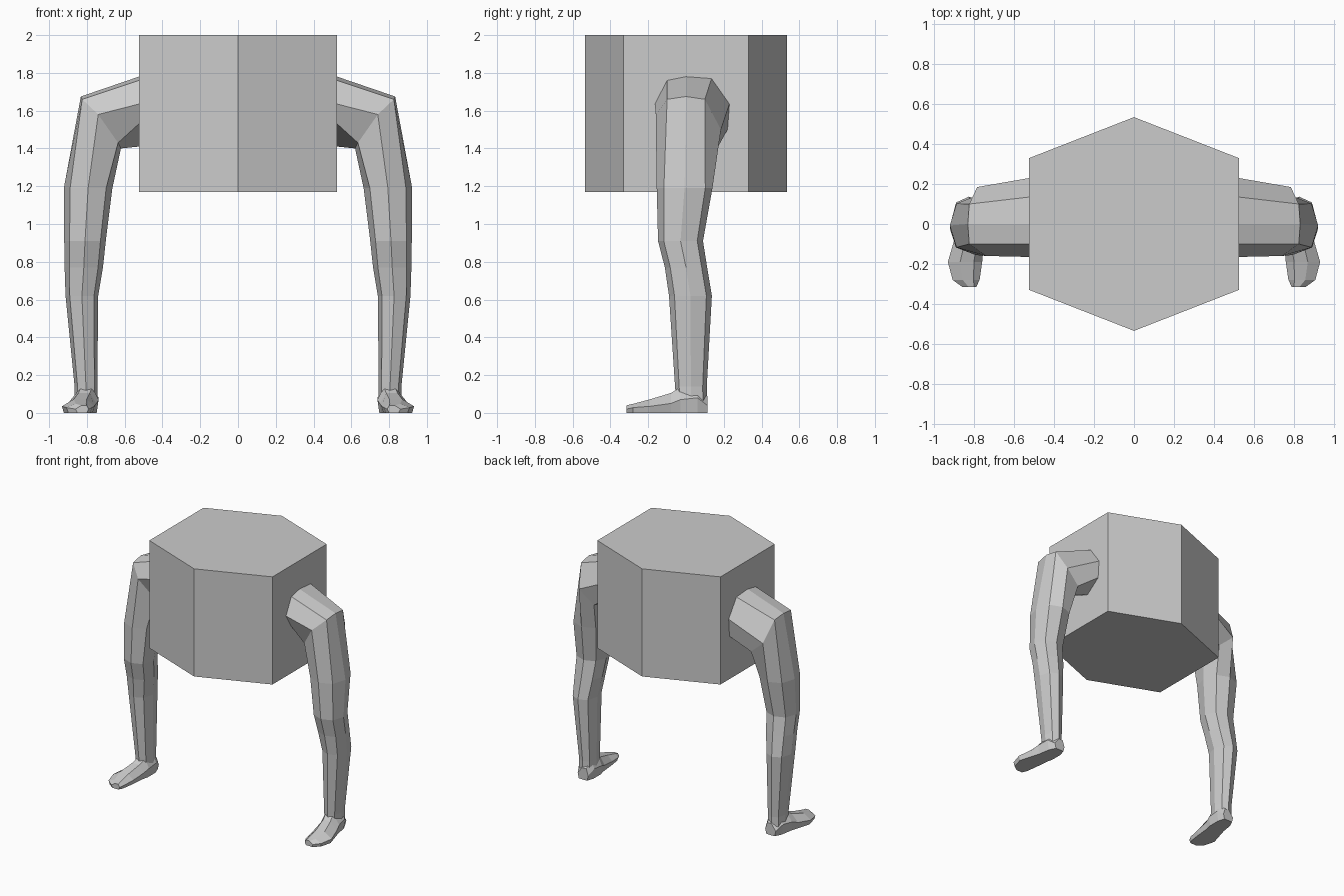
import bpy, bmesh
from math import cos, sin, pi, copysign

if "Cube" in bpy.data.objects:
    bpy.data.objects.remove(bpy.data.objects["Cube"])


def add_object(name, bm, mirror=False):
    bmesh.ops.recalc_face_normals(bm, faces=bm.faces)
    mesh = bpy.data.meshes.new(name)
    bm.to_mesh(mesh)
    bm.free()
    obj = bpy.data.objects.new(name, mesh)
    bpy.context.collection.objects.link(obj)
    if mirror:
        obj.modifiers.new("Mirror", 'MIRROR').use_mirror_merge = False
    return obj


def loft(name, rings, mirror=False):
    """Skin a list of equal-sized vertex rings and cap both ends."""
    bm = bmesh.new()
    loops = [[bm.verts.new(p) for p in ring] for ring in rings]
    for a, b in zip(loops, loops[1:]):
        n = len(a)
        for i in range(n):
            j = (i + 1) % n
            bm.faces.new((a[i], a[j], b[j], b[i]))
    bm.faces.new(loops[0])
    bm.faces.new(loops[-1])
    return add_object(name, bm, mirror)


def leg_ring(z, x0, x1, y0, y1):
    """Boxy octagon in plan, starting at the outer side, going to the back."""
    cx, cy, rx, ry = (x0 + x1) / 2, (y0 + y1) / 2, (x1 - x0) / 2, (y1 - y0) / 2
    pts = []
    for i in range(8):
        k = 1.05 if i % 2 else 1.0
        pts.append((cx + rx * k * cos(i * pi / 4), cy + ry * k * sin(i * pi / 4), z))
    return pts


def foot_ring(y, x0, x1, edge, top):
    """Foot cross-section: flat sole, low side walls, narrower instep."""
    w, m = x1 - x0, (x0 + x1) / 2 - 0.01
    return [(x0 + .01, y, 0), (x1 - .01, y, 0), (x1, y, edge),
            (m + w * .2, y, top), (m - w * .2, y, top), (x0, y, edge)]


# Hexagonal body
plan = [(0, -.535), (.525, -.33), (.525, .33), (0, .535), (-.525, .33), (-.525, -.33)]
loft("body", [[(x, y, z) for x, y in plan] for z in (1.17, 2.0)])

# Legs: hip joint at the body, mitred bend, then thigh, knee, calf, ankle
hip = [(.525, y, z) for y, z in
       [(0, 1.78), (.135, 1.77), (.23, 1.635), (.22, 1.50),
        (.10, 1.41), (-.10, 1.53), (-.165, 1.635), (-.10, 1.76)]]
bend = [(.832, 0, 1.675), (.825, .10, 1.66), (.785, .185, 1.50), (.67, .165, 1.40),
        (.62, .05, 1.40), (.635, -.10, 1.43), (.74, -.16, 1.58), (.825, -.10, 1.66)]
sections = [(1.19, .665, .922, -.155, .14), (.91, .70, .92, -.148, .09),
            (.77, .715, .918, -.112, .112), (.62, .74, .913, -.09, .137),
            (.14, .745, .865, -.058, .11), (.04, .745, .865, -.05, .11)]
loft("legs", [hip, bend] + [leg_ring(*s) for s in sections], mirror=True)

# Feet, heel to toe
feet = [(.113, .755, .845, .04, .09), (.06, .738, .87, .08, .13),
        (-.03, .738, .885, .07, .135), (-.08, .75, .90, .05, .105),
        (-.19, .76, .932, .035, .072), (-.28, .773, .908, .028, .048),
        (-.315, .79, .86, .02, .04)]
loft("feet", [foot_ring(*s) for s in feet], mirror=True)
